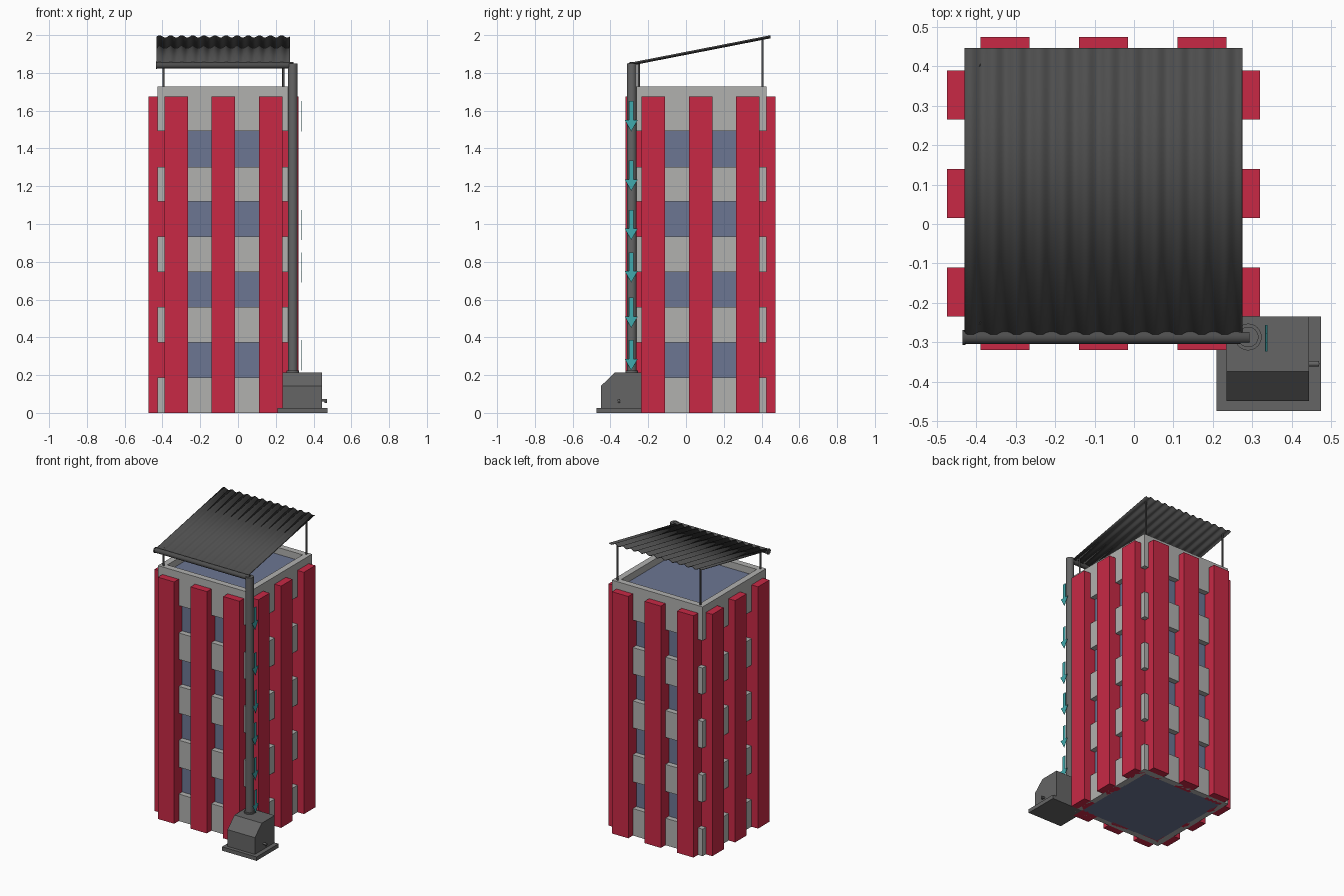
import bpy, bmesh
from math import pi, sin, radians
from mathutils import Vector

if "Cube" in bpy.data.objects:
    bpy.data.objects.remove(bpy.data.objects["Cube"])

CX, CY = -0.0775, 0.0775          # tower centre


def mat(name, col):
    m = bpy.data.materials.new(name)
    m.diffuse_color = col
    m.use_nodes = True
    m.node_tree.nodes["Principled BSDF"].inputs["Base Color"].default_value = m.diffuse_color
    return m


RED = mat("red", (0.58, 0.022, 0.06, 1))
BLUE = mat("slate_blue", (0.15, 0.18, 0.29, 1))
LIGHT = mat("light_grey", (0.44, 0.44, 0.43, 1))
DARK = mat("dark_grey", (0.075, 0.075, 0.075, 1))
MID = mat("mid_grey", (0.13, 0.13, 0.13, 1))
TEAL = mat("teal", (0.05, 0.4, 0.42, 0.35))


def finish(name, bm, m, smooth=False):
    bmesh.ops.recalc_face_normals(bm, faces=bm.faces)
    me = bpy.data.meshes.new(name)
    bm.to_mesh(me)
    bm.free()
    ob = bpy.data.objects.new(name, me)
    bpy.context.collection.objects.link(ob)
    me.materials.append(m)
    if smooth:
        bpy.ops.object.select_all(action='DESELECT')
        ob.select_set(True)
        bpy.context.view_layer.objects.active = ob
        bpy.ops.object.shade_smooth_by_angle(angle=radians(40))
    return ob


def box(name, x, y, z, m):
    bm = bmesh.new()
    bmesh.ops.create_cube(bm, size=1)
    for v in bm.verts:
        v.co = [r[0] if c < 0 else r[1] for r, c in zip((x, y, z), v.co)]
    return finish(name, bm, m)


def ring(name, outer, inner, z0, z1, m):
    """Square frame around the tower axis."""
    bm = bmesh.new()
    loops = []
    for h, z in ((outer, z0), (outer, z1), (inner, z1), (inner, z0)):
        loops.append([bm.verts.new((CX + sx * h, CY + sy * h, z))
                      for sx, sy in ((-1, -1), (1, -1), (1, 1), (-1, 1))])
    for a in range(4):
        for i in range(4):
            p, q, j = loops[a], loops[(a + 1) % 4], (i + 1) % 4
            bm.faces.new((p[i], p[j], q[j], q[i]))
    return finish(name, bm, m)


def rod(name, a, b, r, m, n=24):
    a, b = Vector(a), Vector(b)
    bm = bmesh.new()
    bmesh.ops.create_cone(bm, cap_ends=True, segments=n, radius1=r, radius2=r,
                          depth=(b - a).length)
    ob = finish(name, bm, m, True)
    ob.location = (a + b) / 2
    ob.rotation_euler = (b - a).to_track_quat('Z', 'Y').to_euler()
    return ob


def prism(name, pts, x0, x1, m):
    """Extrude a (y, z) profile along x."""
    bm = bmesh.new()
    f = bm.faces.new([bm.verts.new((x0, y, z)) for y, z in pts])
    r = bmesh.ops.extrude_face_region(bm, geom=[f])
    bmesh.ops.translate(bm, vec=(x1 - x0, 0, 0),
                        verts=[v for v in r['geom'] if isinstance(v, bmesh.types.BMVert)])
    return finish(name, bm, m)


# Glazed core and storey bands
box("glass_core", (CX - .31, CX + .31), (CY - .31, CY + .31), (0, 1.68), BLUE)
for i, (z0, z1) in enumerate(((0, .187), (.373, .56), (.747, .933), (1.12, 1.303), (1.493, 1.727))):
    ring(f"storey_band_{i}", .3475, .305, z0, z1, LIGHT)

# Red pilasters, three per side
for k in (-.25, 0, .25):
    for s in (-1, 1):
        d = sorted((s * .3, s * .3975))
        w = (k - .0625, k + .0625)
        box("pilaster_fb", [CX + v for v in w], [CY + v for v in d], (0, 1.675), RED)
        box("pilaster_lr", [CX + v for v in d], [CY + v for v in w], (0, 1.675), RED)

# Sloping corrugated canopy
bm = bmesh.new()
N, WAVES = 144, 12
rows = []
for y, z in ((-.28, 1.849), (.447, 1.991)):
    rows.append([bm.verts.new((-.43 + .705 * i / N, y, z + .006 * sin(2 * pi * WAVES * i / N)))
                 for i in range(N + 1)])
for i in range(N):
    bm.faces.new((rows[0][i], rows[0][i + 1], rows[1][i + 1], rows[1][i]))
canopy = finish("canopy_sheet", bm, DARK, True)
sol = canopy.modifiers.new("thickness", 'SOLIDIFY')
sol.thickness, sol.offset = .004, 0

# Canopy posts
for x in (-.395, .24):
    for y, top in ((-.25, 1.852), (.405, 1.98)):
        rod("canopy_post", (x, y, 1.67), (x, y, top), .006, DARK, 12)

# Gutter, downpipe and collars
rod("gutter", (-.43, -.288, 1.84), (.293, -.288, 1.84), .0165, DARK)
rod("gutter_cap", (-.435, -.288, 1.84), (-.428, -.288, 1.84), .019, DARK)
rod("downpipe", (.29, -.287, .2), (.29, -.287, 1.85), .026, MID, 32)
rod("downpipe_collar", (.29, -.287, .21), (.29, -.287, .224), .034, MID, 32)

# Water tank on its plinth
box("tank_plinth", (.21, .475), (-.475, -.235), (0, .027), MID)
prism("tank_body", [(-.235, .027), (-.235, .215), (-.375, .215), (-.45, .143), (-.45, .027)],
      .235, .445, MID)
rod("tap_pipe", (.44, -.355, .067), (.47, -.355, .067), .007, MID, 16)
rod("tap_spout", (.465, -.355, .07), (.465, -.355, .052), .006, MID, 16)

# Thin flow arrows pointing down beside the pipe
ARROW = [(0, -.06), (.034, 0), (.012, 0), (.012, .1), (-.012, .1), (-.012, 0), (-.034, 0)]
for i, z in enumerate((.285, .51, .75, .975, 1.235, 1.55)):
    x = .337 - .002 * (i % 3)
    prism(f"flow_arrow_{i}", [(-.29 + a, z + b) for a, b in ARROW], x, x + .002, TEAL)
